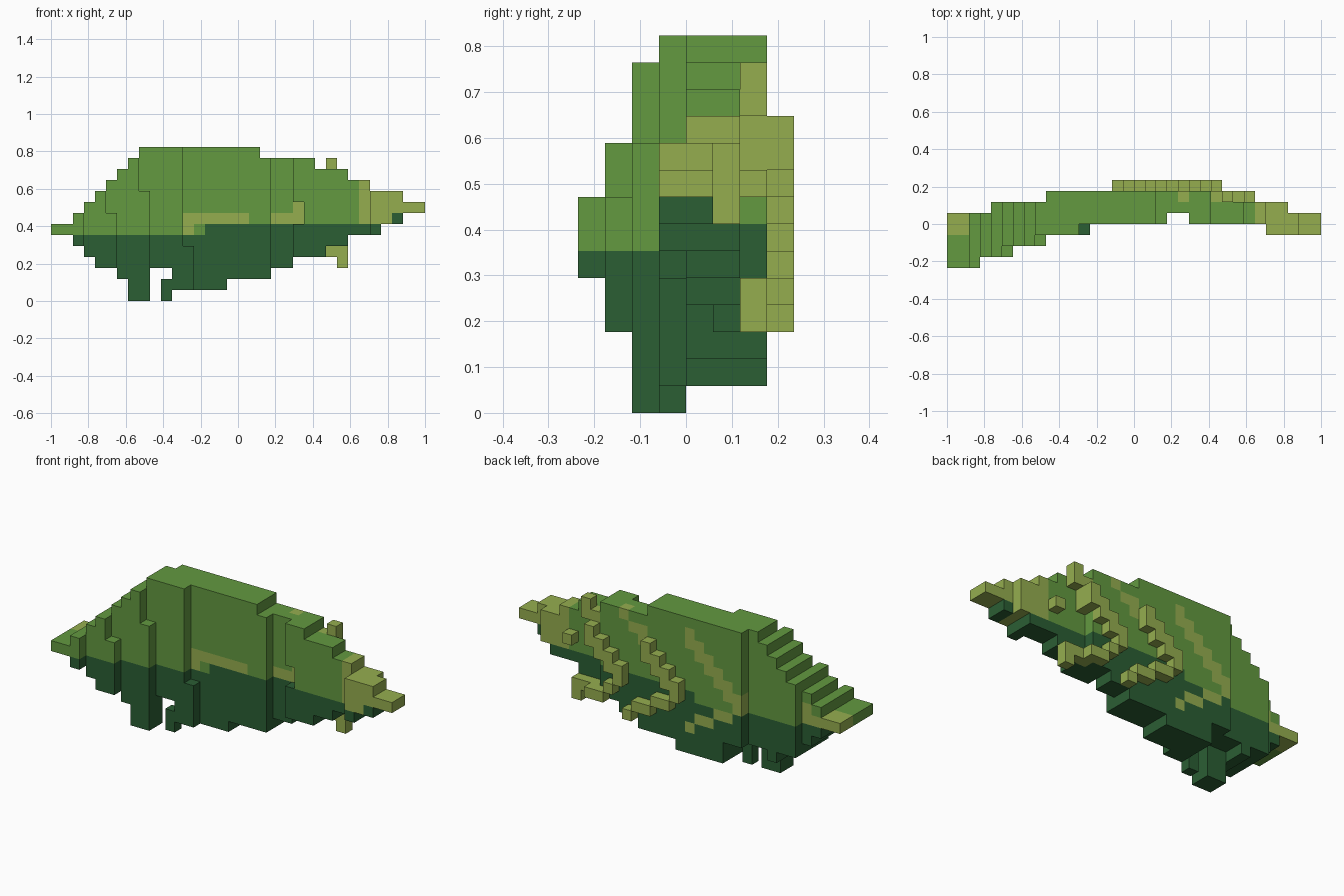
import bpy
import bmesh
from mathutils import Vector

cube = bpy.data.objects.get("Cube")
if cube:
    bpy.data.objects.remove(cube, do_unlink=True)

UNIT = 2 / 34
ORIGIN = Vector((-1, -4 * UNIT, 0))
GREEN, DARK, YELLOW = range(3)


def make_material(name, color):
    mat = bpy.data.materials.new(name)
    mat.use_nodes = True
    mat.diffuse_color = (*color, 1)
    mat.node_tree.nodes["Principled BSDF"].inputs["Base Color"].default_value = (*color, 1)
    return mat


MATERIALS = [
    make_material("leaf green", (.125, .32, .051)),
    make_material("dark green", (.024, .112, .034)),
    make_material("vein yellow green", (.3, .42, .078)),
]


def step(profile, i):
    """Value of a stepped profile at column i."""
    return [value for start, value in profile if start <= i][-1]


# Stepped outline of the blade, as (first column, value)
BOTTOM = [(0, 6), (2, 5), (3, 4), (4, 3), (6, 2), (7, 3), (11, 1), (16, 2),
          (20, 3), (22, 4), (25, 5), (27, 6), (30, 7), (32, 8)]
TOP = [(0, 7), (2, 8), (3, 9), (4, 10), (5, 11), (6, 12), (7, 13), (8, 14),
       (19, 13), (24, 12), (27, 11), (29, 10), (32, 9)]
FRONT = [(0, 0), (3, 1), (6, 2), (9, 3), (12, 4), (20, 5), (22, 4), (29, 3)]
BACK = [(0, 5), (4, 6), (9, 7), (24, 6), (31, 5)]


def front_of(i, k):
    front = step(FRONT, i)
    if (i == 5 and k >= 8) or (i == 8 and k >= 10) or (i == 22 and k in (7, 8)):
        front += 1
    if i == 12 and k < 5:
        front -= 1
    return front


# Painted veins on the flat back
back_paint = {(19, 10), (19, 11), (20, 11), (21, 12)}
for n in range(6):
    back_paint |= {(9 + n, 6 + n), (9 + n, 7 + n), (9 + n, 6 - round(n * .6))}
# Painted midrib on the front
front_paint = {(i, 7) for i in (*range(12, 18), 20, 21, 22)} | {(12, 6), (22, 8)}


def blade_color(i, j, k):
    if i <= 3 and j >= 3 and (k == 6 or (i == 3 and k == 7)):
        return YELLOW
    if j == 6 and (i, k) in back_paint:
        return YELLOW
    if j in (4, 5) and j == front_of(i, k) and (i, k) in front_paint:
        return YELLOW
    if i == 31 and k == 7:
        return DARK
    if k < (6 if i <= 13 else 7):
        return DARK
    return YELLOW if i >= 28 else GREEN


# Blade
blade = {}
for i in range(34):
    for k in range(step(BOTTOM, i), step(TOP, i)):
        for j in range(front_of(i, k), step(BACK, i)):
            blade[i, j, k] = blade_color(i, j, k)

# Stem stubs under the blade
stubs = {(i, j, k): DARK for i in (7, 8) for j in (2, 3) for k in range(3)}
stubs.update({(10, 3, k): DARK for k in (0, 1)})

# Raised branching veins on the back
veins = {}
for start in (15, 21):
    for n in range(4):
        for k in (6 + n, 7 + n):
            veins[start + n, 7, k] = YELLOW
for n in range(6):
    veins[15 + n, 7, 6 - round(n * .6)] = YELLOW
for i, k in ((22, 5), (23, 4), (24, 4)):
    veins[i, 7, k] = YELLOW
for i, k in ((24, 4), (25, 4), (26, 4), (26, 3), (24, 9), (24, 10), (24, 11),
             (25, 11), (25, 12), (27, 8)):
    veins[i, 6, k] = YELLOW

occupied = set(blade) | set(stubs) | set(veins)


def build_blocks(name, cells):
    """Mesh the exposed block faces, one material per face."""
    bm = bmesh.new()
    for cell, color in cells.items():
        center = Vector(cell) + Vector((.5, .5, .5))
        for axis in range(3):
            for sign in (-1, 1):
                normal = Vector((0, 0, 0))
                normal[axis] = sign
                if tuple(int(c + d) for c, d in zip(cell, normal)) in occupied:
                    continue
                a = Vector((0, 0, 0))
                a[(axis + 1) % 3] = .5
                b = normal.cross(a)
                mid = center + normal / 2
                corners = (mid - a - b, mid + a - b, mid + a + b, mid - a + b)
                face = bm.faces.new([bm.verts.new(ORIGIN + c * UNIT) for c in corners])
                face.material_index = color
    bmesh.ops.remove_doubles(bm, verts=bm.verts[:], dist=UNIT / 100)
    mesh = bpy.data.meshes.new(name)
    bm.to_mesh(mesh)
    bm.free()
    for mat in MATERIALS:
        mesh.materials.append(mat)
    bpy.context.collection.objects.link(bpy.data.objects.new(name, mesh))


build_blocks("leaf_blade", blade)
build_blocks("stem_stubs", stubs)
build_blocks("raised_veins", veins)
